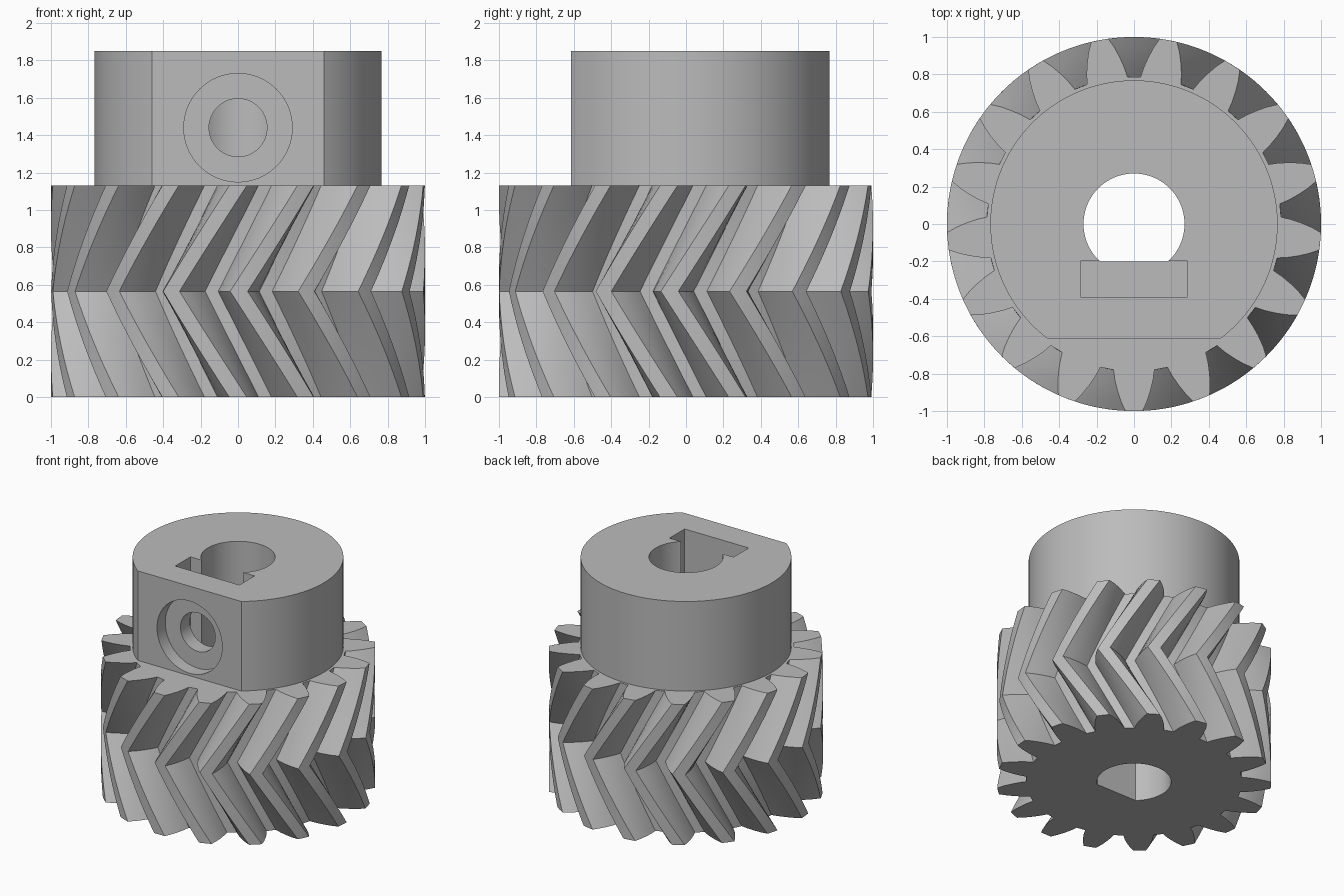
import bpy, bmesh, math
from math import sin, cos, pi

if "Cube" in bpy.data.objects:
    bpy.data.objects.remove(bpy.data.objects["Cube"], do_unlink=True)

TEETH = 17
PITCH = 2 * pi / TEETH
FACE_H = 1.13              # height of the toothed part
TOP = 1.85                 # top of the hub
TWIST = math.radians(20.9) # swing of the teeth from each end to the middle
SCREW_Z = 1.44

grey = bpy.data.materials.new("plain grey")
grey.use_nodes = True
colour = (0.5, 0.5, 0.5, 1)
grey.diffuse_color = colour
grey.node_tree.nodes["Principled BSDF"].inputs["Base Color"].default_value = colour


def loft(name, rings):
    """Solid from a stack of closed rings with equal point counts."""
    bm = bmesh.new()
    rows = [[bm.verts.new(p) for p in ring] for ring in rings]
    n = len(rows[0])
    for low, high in zip(rows, rows[1:]):
        for i in range(n):
            j = (i + 1) % n
            bm.faces.new((low[i], low[j], high[j], high[i]))
    bm.faces.new(rows[0][::-1])
    bm.faces.new(rows[-1])
    bmesh.ops.recalc_face_normals(bm, faces=bm.faces)
    mesh = bpy.data.meshes.new(name)
    bm.to_mesh(mesh)
    bm.free()
    mesh.materials.append(grey)
    obj = bpy.data.objects.new(name, mesh)
    bpy.context.collection.objects.link(obj)
    return obj


def d_prism(name, radius, flat_y, z0, z1, steps=120):
    """Upright cylinder with a flat on its front."""
    a = math.asin(flat_y / radius)
    arc = [a + (pi - 2 * a) * i / steps for i in range(steps + 1)]
    return loft(name, [[(radius * cos(t), radius * sin(t), z) for t in arc]
                       for z in (z0, z1)])


def front_cylinder(name, radius, y0, y1, steps=64):
    """Cylinder lying along y at the screw height."""
    ring = [2 * pi * i / steps for i in range(steps)]
    return loft(name, [[(radius * cos(t), y, SCREW_Z + radius * sin(t)) for t in ring]
                       for y in (y0, y1)])


def combine(target, tool, operation):
    mod = target.modifiers.new(operation.lower(), 'BOOLEAN')
    mod.operation = operation
    mod.solver = 'EXACT'
    mod.object = tool
    bpy.ops.object.select_all(action='DESELECT')
    bpy.context.view_layer.objects.active = target
    target.select_set(True)
    bpy.ops.object.modifier_apply(modifier=mod.name)
    bpy.data.objects.remove(tool, do_unlink=True)


# Tooth gap: radius and half-angle, from the root out to the tip
flank = [(0.787, 0.045), (0.84, 0.063), (0.895, 0.086), (0.95, 0.111), (1.0, 0.138)]
outline = []
for k in range(TEETH):
    mid = pi / 2 + k * PITCH
    outline += [(r, mid - h) for r, h in reversed(flank)]
    outline += [(r, mid + h) for r, h in flank]
    outline.append((1.0, mid + PITCH / 2))

# Herringbone gear: the outline swings back to the middle, then forward again
LAYERS = 20
rings = []
for i in range(LAYERS + 1):
    f = i / LAYERS
    turn = -TWIST * (1 - abs(2 * f - 1))
    rings.append([(r * cos(a + turn), r * sin(a + turn), f * FACE_H) for r, a in outline])
gear = loft("herringbone_gear", rings)

# Hub with a flat on the front
combine(gear, d_prism("hub", 0.768, -0.615, 0.4, TOP), 'UNION')

# D-shaped shaft bore
combine(gear, d_prism("bore", 0.27, -0.2, -0.1, TOP + 0.1), 'DIFFERENCE')

# Nut slot dropped in from the top
slot = [(-0.285, -0.39), (0.285, -0.39), (0.285, -0.197), (-0.285, -0.197)]
combine(gear, loft("nut_slot", [[(x, y, z) for x, y in slot]
                                for z in (1.15, TOP + 0.1)]), 'DIFFERENCE')

# Set screw hole and its counterbore
combine(gear, front_cylinder("counterbore", 0.29, -0.8, -0.51), 'DIFFERENCE')
combine(gear, front_cylinder("screw_hole", 0.155, -0.8, -0.05), 'DIFFERENCE')

bpy.ops.object.shade_smooth_by_angle(angle=math.radians(25))
